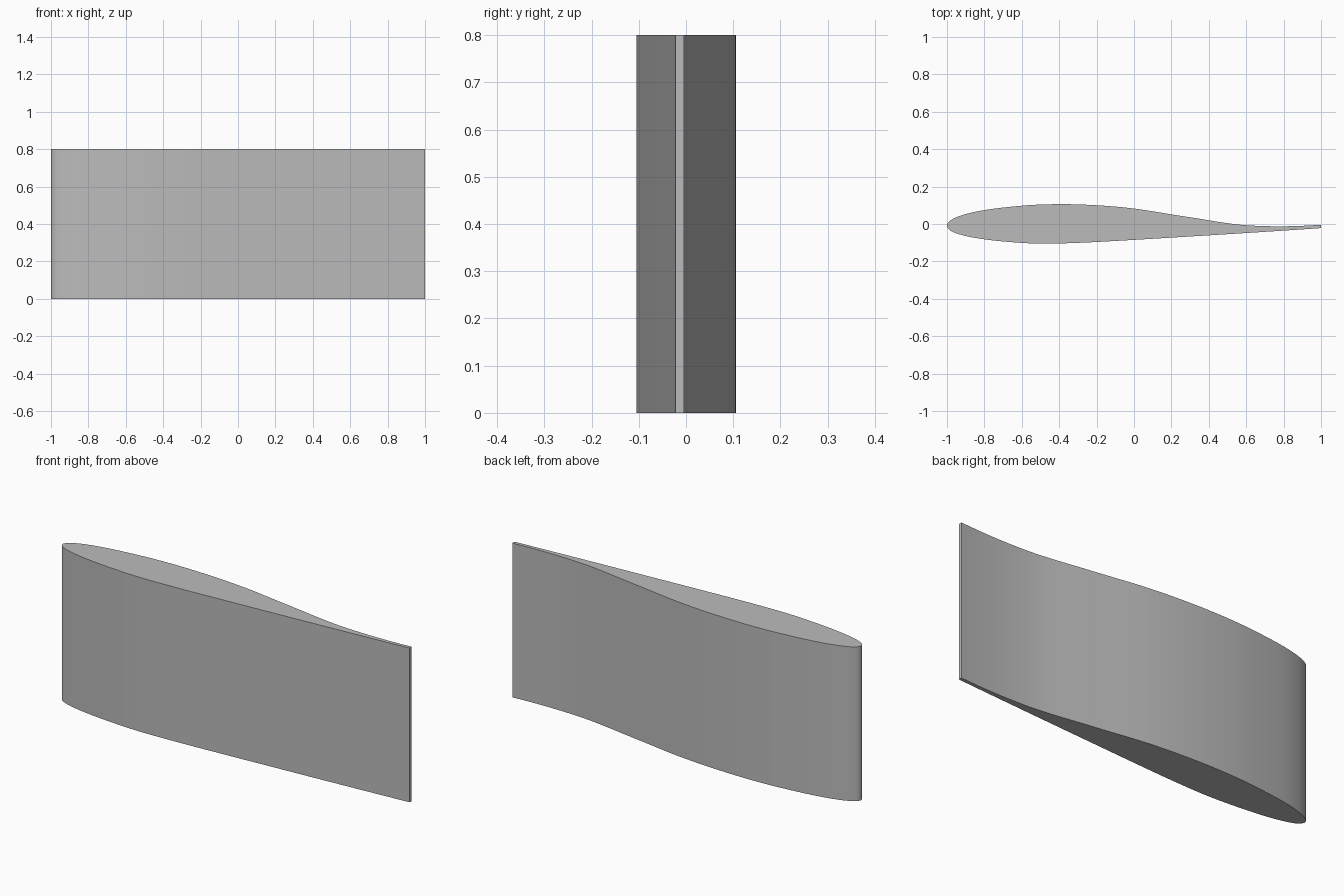
import bpy, bmesh

cube = bpy.data.objects.get("Cube")
if cube:
    bpy.data.objects.remove(cube)

HEIGHT = 0.8
STEPS = 8

# Section heights at equal steps of the square root of the chord, nose to tail
NOSE = -0.008
UPPER = [0.02, 0.047, 0.071, 0.09, 0.104, 0.104, 0.085, 0.039, -0.008, -0.004]
LOWER = [-0.036, -0.059, -0.079, -0.095, -0.105, -0.1, -0.086, -0.068, -0.047, -0.022]


def spline(a, b, c, d, t):
    """Smooth curve from b to c."""
    return b + t / 2 * (c - a + t * (2*a - 5*b + 4*c - d + t * (3*(b - c) + d - a)))


def section():
    """Outline from the upper tail round the nose to the lower tail."""
    keys = [0.05] + UPPER[::-1] + [NOSE] + LOWER + [0.008]
    n = len(UPPER)
    points = []
    for i in range(2 * n):
        for s in range(STEPS):
            t = s / STEPS
            u = (i + t) / n - 1
            points.append((2 * u * u - 1, spline(*keys[i:i + 4], t)))
    points.append((1, LOWER[-1]))
    return points


# Plain grey surface
grey = bpy.data.materials.new("grey")
grey.use_nodes = True
colour = (0.5, 0.5, 0.5, 1)
grey.diffuse_color = colour
grey.node_tree.nodes["Principled BSDF"].inputs["Base Color"].default_value = colour

# Wing section pulled straight up
bm = bmesh.new()
base = bm.faces.new([bm.verts.new((x, y, 0)) for x, y in section()])
top = bmesh.ops.extrude_face_region(bm, geom=[base], use_keep_orig=True)["geom"]
bmesh.ops.translate(bm, vec=(0, 0, HEIGHT),
                    verts=[v for v in top if isinstance(v, bmesh.types.BMVert)])
bmesh.ops.recalc_face_normals(bm, faces=bm.faces)
mesh = bpy.data.meshes.new("wing_section")
bm.to_mesh(mesh)
bm.free()
mesh.materials.append(grey)

wing = bpy.data.objects.new("wing_section", mesh)
bpy.context.collection.objects.link(wing)
bpy.context.view_layer.objects.active = wing
wing.select_set(True)
bpy.ops.object.shade_smooth_by_angle()
